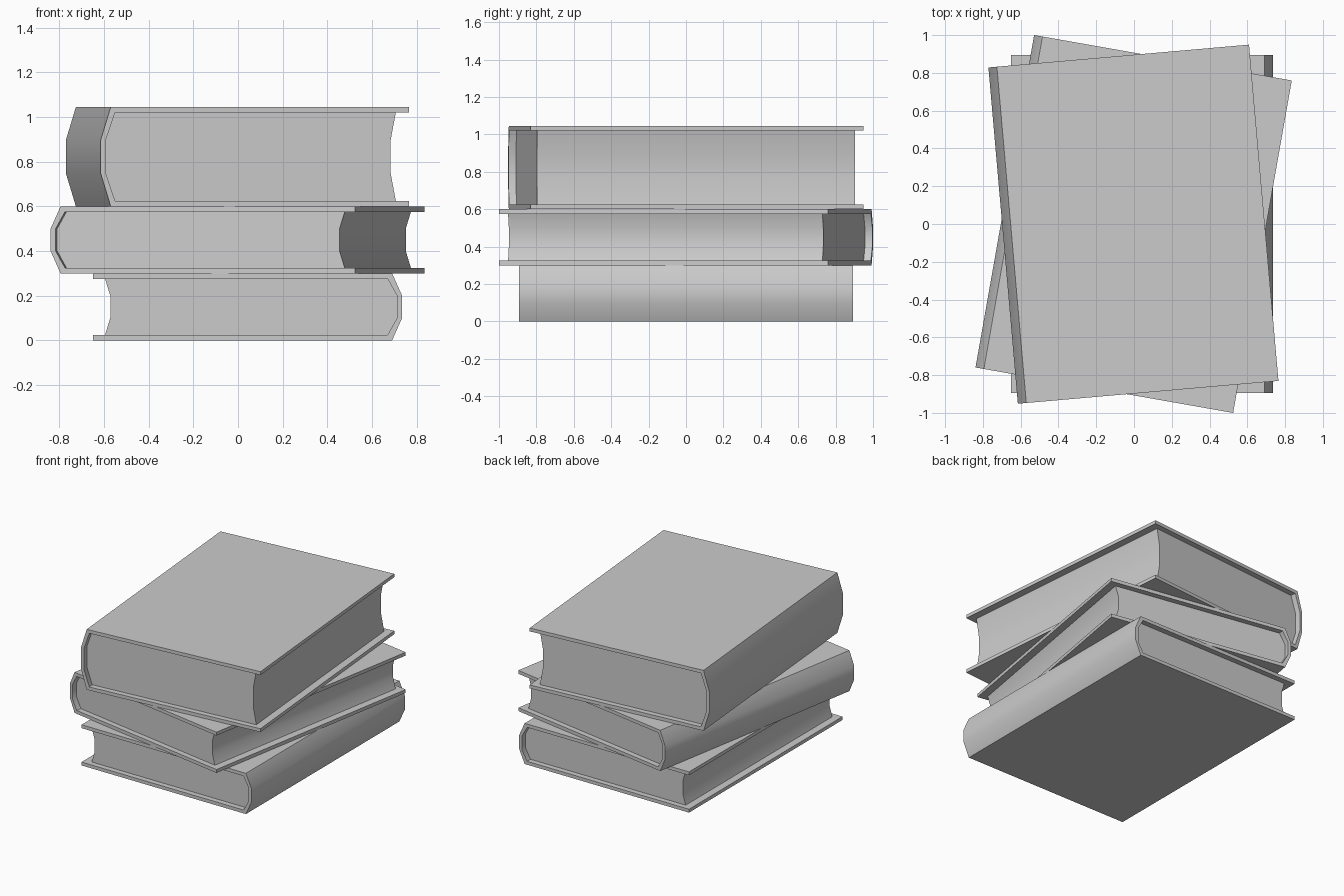
import bpy, bmesh
from math import radians

if "Cube" in bpy.data.objects:
    bpy.data.objects.remove(bpy.data.objects["Cube"])

W, L = 1.385, 1.787        # book width and length
T = 0.025                  # board thickness
INSET = 0.04               # page block set back from the cover ends
XF, XS = -W / 2, W / 2     # fore-edge and spine sides


def extrude_profile(name, profile, half, loc, angle):
    """Extrude an x-z outline along y, from -half to half."""
    bm = bmesh.new()
    cap = bm.faces.new([bm.verts.new((x, -half, z)) for x, z in profile])
    res = bmesh.ops.extrude_face_region(bm, geom=[cap], use_keep_orig=True)
    verts = [v for v in res["geom"] if isinstance(v, bmesh.types.BMVert)]
    bmesh.ops.translate(bm, verts=verts, vec=(0, 2 * half, 0))
    bmesh.ops.recalc_face_normals(bm, faces=bm.faces)
    me = bpy.data.meshes.new(name)
    bm.to_mesh(me)
    bm.free()
    ob = bpy.data.objects.new(name, me)
    bpy.context.collection.objects.link(ob)
    ob.location = loc
    ob.rotation_euler.z = radians(angle)
    bpy.ops.object.select_all(action='DESELECT')
    ob.select_set(True)
    bpy.context.view_layer.objects.active = ob
    bpy.ops.object.shade_smooth_by_angle(angle=radians(35))
    return ob


def book(name, h, loc, angle):
    a, b = h / 3, h * 2 / 3
    # rounded spine, outside and inside
    outer = [(XS - 0.045, 0), (XS, a), (XS, b), (XS - 0.045, h)]
    inner = [(XS - 0.065, T), (XS - 0.023, a), (XS - 0.023, b), (XS - 0.065, h - T)]
    # cover: two boards and the spine in one C-shaped outline
    cover = [(XF, 0)] + outer + [(XF, h), (XF, h - T)] + inner[::-1] + [(XF, T)]
    extrude_profile(name + "_cover", cover, L / 2, loc, angle)
    # pages: follow the spine, with a hollow fore-edge
    fore = [(XF + 0.055, h - T), (XF + 0.078, b), (XF + 0.078, a), (XF + 0.055, T)]
    extrude_profile(name + "_pages", inner + fore, L / 2 - INSET, loc, angle)


book("bottom_book", 0.30, (0.0425, 0, 0), 0)
book("middle_book", 0.30, (-0.002, 0, 0.30), 170)
book("top_book", 0.445, (-0.003, -0.001, 0.60), 185)
